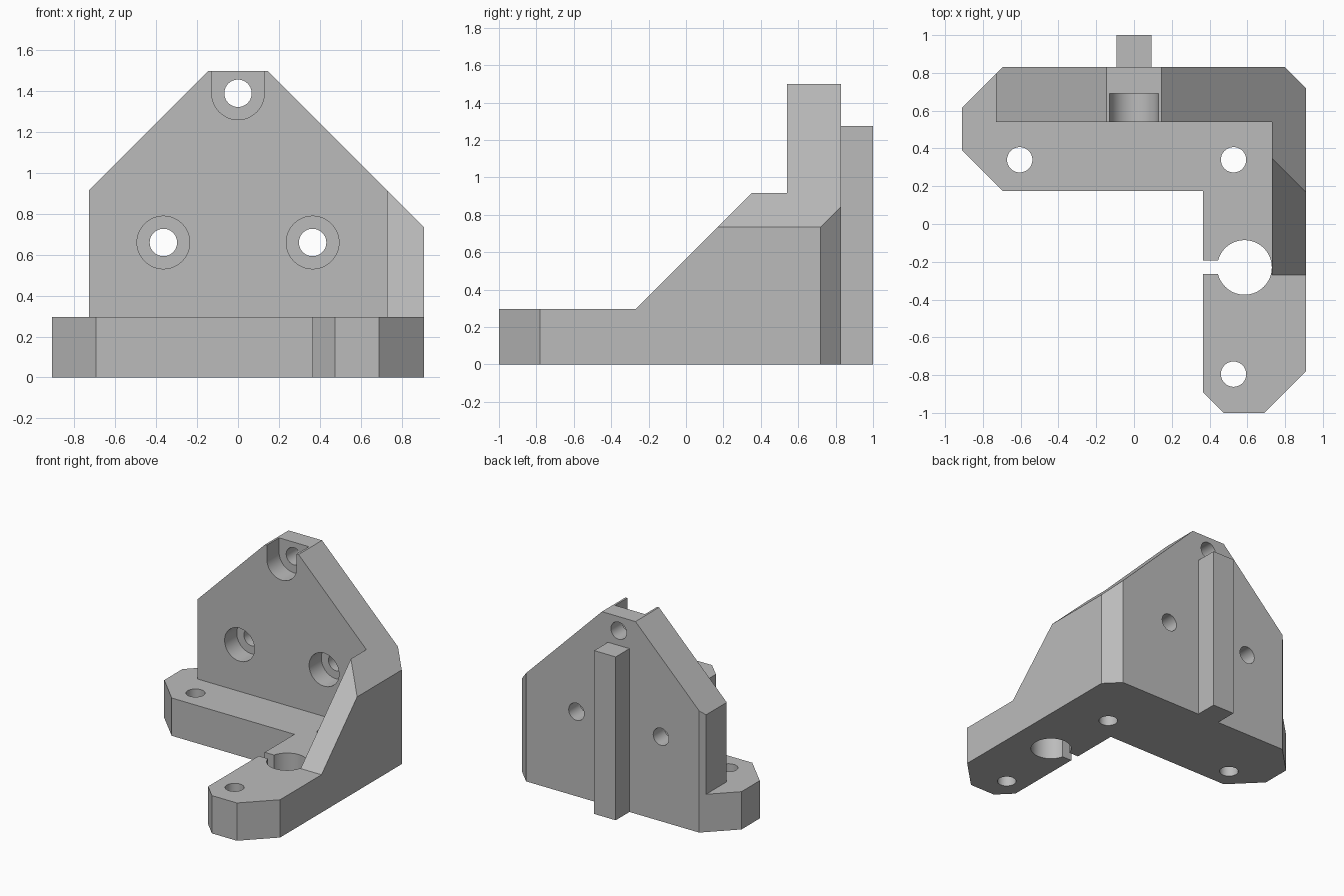
import bpy, bmesh, math

if "Cube" in bpy.data.objects:
    bpy.data.objects.remove(bpy.data.objects["Cube"])

grey = bpy.data.materials.new("light_grey")
grey.diffuse_color = (0.5, 0.5, 0.5, 1)
grey.use_nodes = True
grey.node_tree.nodes["Principled BSDF"].inputs["Base Color"].default_value = grey.diffuse_color

PLACE = {'X': lambda u, v, a: (a, u, v),
         'Y': lambda u, v, a: (u, a, v),
         'Z': lambda u, v, a: (u, v, a)}


def prism(name, pts, axis, a, b):
    """Extrude a flat profile along an axis from a to b."""
    bm = bmesh.new()
    ends = [[bm.verts.new(PLACE[axis](u, v, d)) for u, v in pts] for d in (a, b)]
    for ring in ends:
        bm.faces.new(ring)
    n = len(pts)
    for i in range(n):
        j = (i + 1) % n
        bm.faces.new((ends[0][i], ends[0][j], ends[1][j], ends[1][i]))
    bmesh.ops.recalc_face_normals(bm, faces=bm.faces)
    mesh = bpy.data.meshes.new(name)
    bm.to_mesh(mesh)
    bm.free()
    mesh.materials.append(grey)
    ob = bpy.data.objects.new(name, mesh)
    bpy.context.collection.objects.link(ob)
    return ob


def rect(u0, v0, u1, v1):
    return [(u0, v0), (u1, v0), (u1, v1), (u0, v1)]


def circle(u, v, r, n=48):
    return [(u + r * math.cos(2 * math.pi * i / n),
             v + r * math.sin(2 * math.pi * i / n)) for i in range(n)]


def combine(ob, tool, operation='DIFFERENCE'):
    """Apply a boolean and discard the tool."""
    mod = ob.modifiers.new("cut", 'BOOLEAN')
    mod.operation, mod.object, mod.solver = operation, tool, 'EXACT'
    bpy.context.view_layer.objects.active = ob
    bpy.ops.object.modifier_apply(modifier=mod.name)
    bpy.data.objects.remove(tool)


BASE = 0.295      # plate thickness
WALL = 0.54       # front face of the upright wall
SIDE = 0.73       # inner face of the side gusset

# L-shaped block with clipped corners
outline = [(-0.91, 0.39), (-0.695, 0.175), (0.365, 0.175), (0.365, -0.89),
           (0.475, -1), (0.69, -1), (0.91, -0.78), (0.91, 0.72),
           (0.8, 0.83), (-0.695, 0.83), (-0.91, 0.615)]
bracket = prism("bracket", outline, 'Z', 0, 1.5)

# Gabled wall silhouette with a plate shoulder on the left
gable = [(-1.1, -0.2), (1.1, -0.2), (1.1, 0.545), (0, 1.645),
         (-SIDE, 0.915), (-SIDE, BASE), (-1.1, BASE)]
combine(bracket, prism("gable", gable, 'Y', -1.2, 1.2), 'INTERSECT')

# Clear the space above the plate, then slope the side gusset
combine(bracket, prism("clearance", rect(-1.2, -1.2, SIDE, WALL), 'Z', BASE, 2))
slope = [(-1.2, BASE), (-0.27, BASE), (0.5, 1.065), (0.5, 2), (-1.2, 2)]
combine(bracket, prism("gusset_slope", slope, 'X', 0.6, 1.2))

# Back rib
combine(bracket, prism("rib", rect(-0.093, 0.83, 0.093, 1.0), 'Z', 0, 1.275), 'UNION')

# Plate screw holes
for x, y in ((-0.605, 0.34), (0.527, 0.34), (0.527, -0.795)):
    combine(bracket, prism("plate_hole", circle(x, y, 0.067), 'Z', -0.1, 0.5))

# Large plate hole with its side slot
combine(bracket, prism("large_hole", circle(0.585, -0.23, 0.1445, 64), 'Z', -0.1, 0.4))
combine(bracket, prism("slot", rect(0.2, -0.266, 0.5, -0.192), 'Z', -0.1, 0.4))

# Wall screw holes with counterbores
for x, z in ((-0.365, 0.66), (0.365, 0.66), (0, 1.39)):
    bore = circle(x, z, 0.129)
    if x == 0:   # top counterbore is open upward
        bore = [p for p in bore if p[1] <= z + 1e-6]
        bore += [(0.129, 1.7), (-0.129, 1.7)]
        bore.sort(key=lambda p: math.atan2(p[1] - z, p[0]))
    combine(bracket, prism("counterbore", bore, 'Y', 0.45, 0.69))
    combine(bracket, prism("wall_hole", circle(x, z, 0.067), 'Y', 0.4, 0.95))

# Smooth hole walls, sharp edges elsewhere
bpy.ops.object.select_all(action='DESELECT')
bracket.select_set(True)
bpy.context.view_layer.objects.active = bracket
bpy.ops.object.shade_smooth_by_angle(angle=math.radians(30))
